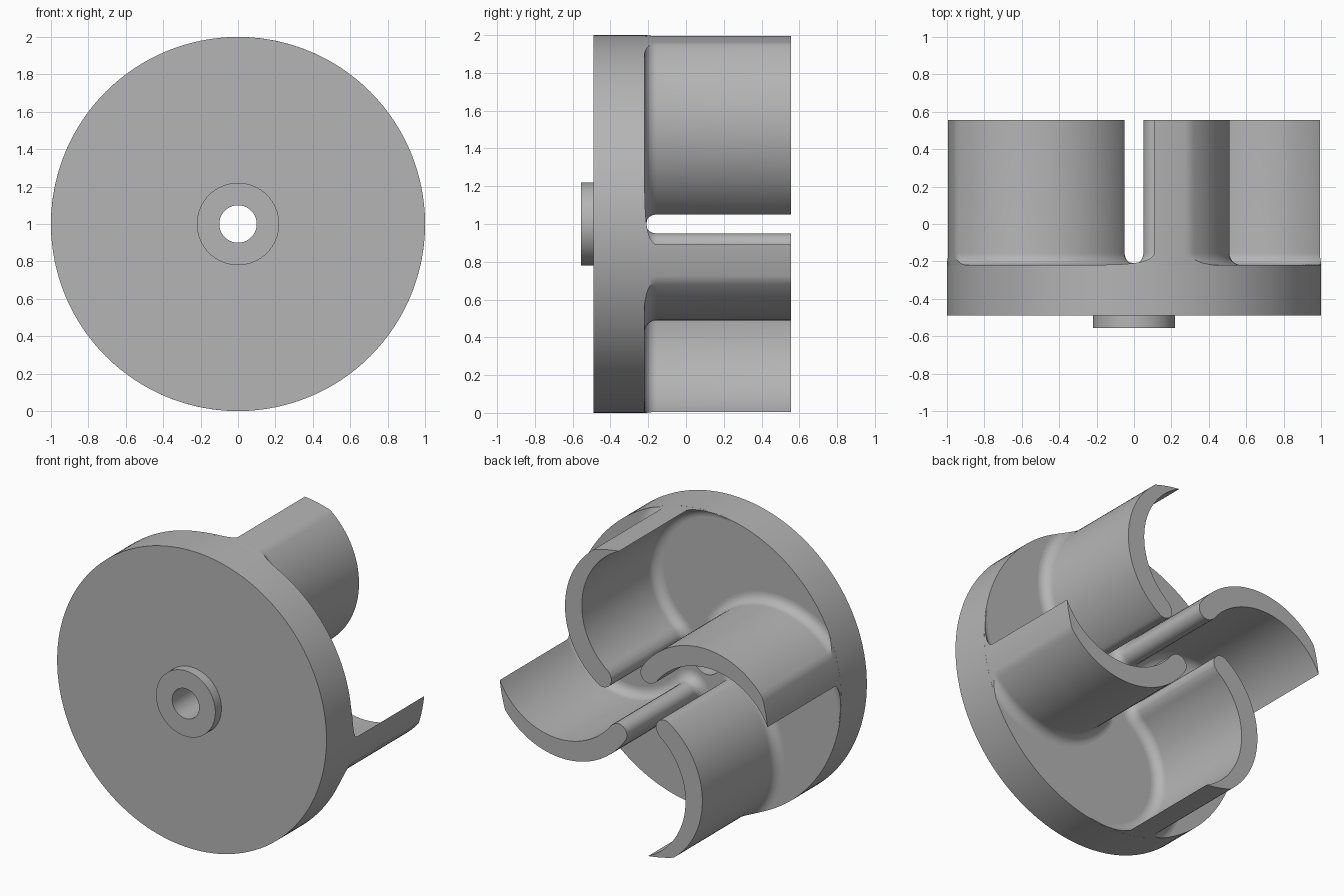
import bpy
import bmesh
from math import atan2, cos, sin, pi, hypot, acos
from mathutils import Vector

cube = bpy.data.objects.get("Cube")
if cube:
    bpy.data.objects.remove(cube)

# Single grey material
grey = bpy.data.materials.new("plain grey")
grey.use_nodes = True
grey.diffuse_color = (0.46, 0.46, 0.46, 1)
bsdf = next(n for n in grey.node_tree.nodes if n.type == "BSDF_PRINCIPLED")
bsdf.inputs["Base Color"].default_value = grey.diffuse_color

FLOOR, BLADE_END, FILLET = -0.22, 0.555, 0.065


def make_object(name, bm):
    bmesh.ops.recalc_face_normals(bm, faces=bm.faces)
    mesh = bpy.data.meshes.new(name)
    bm.to_mesh(mesh)
    bm.free()
    mesh.materials.append(grey)
    obj = bpy.data.objects.new(name, mesh)
    obj.location.z = 1
    bpy.context.collection.objects.link(obj)
    bpy.ops.object.select_all(action="DESELECT")
    obj.select_set(True)
    bpy.context.view_layer.objects.active = obj
    bpy.ops.object.shade_smooth_by_angle(angle=pi / 6)
    return obj


def skin(bm, rings, closed=False):
    """Join successive rings of vertices with quads."""
    pairs = zip(rings, rings[1:] + rings[:1]) if closed else zip(rings, rings[1:])
    for a, b in pairs:
        n = len(a)
        for i in range(n):
            j = (i + 1) % n
            bm.faces.new((a[i], a[j], b[j], b[i]))


# Disc with front hub and through hole, as a lathed section
section = [(0.1, -0.555), (0.22, -0.555), (0.22, -0.49),
           (1, -0.49), (1, FLOOR), (0.1, FLOOR)]
bm = bmesh.new()
SEGMENTS = 128
rings = [[bm.verts.new((r * cos(2 * pi * i / SEGMENTS), y, r * sin(2 * pi * i / SEGMENTS)))
          for i in range(SEGMENTS)] for r, y in section]
skin(bm, rings, closed=True)
make_object("hub_disc", bm)

# Blade outline: an outer arc, a round inner end, an inner arc and a rim-following tip
OUTER, OUTER_R = Vector((-0.52, -0.04)), 0.55
INNER, INNER_R = Vector((-0.556, -0.1)), 0.485
CAP, CAP_R = Vector((-0.1125, 0.2276)), 0.0625


def angle(v):
    return atan2(v.y, v.x)


def arc(centre, r, a, b, steps):
    return [centre + r * Vector((cos(a + (b - a) * i / steps), sin(a + (b - a) * i / steps)))
            for i in range(steps + 1)]


def rim_angle(centre, r):
    """Angle on a circle, going round its upper side, where it meets the unit rim."""
    d = centre.length
    c = (1 - d * d - r * r) / (2 * d * r)
    a = angle(centre) - acos(max(-1, min(1, c)))
    return a % (2 * pi)


def outline(grow):
    ro, ri, rc = OUTER_R + grow, INNER_R - grow, CAP_R + grow
    upper = arc(OUTER, ro, rim_angle(OUTER, ro), angle(CAP - OUTER), 36)
    cap = arc(CAP, rc, angle(CAP - OUTER), angle(INNER - CAP), 14)
    lower = arc(INNER, ri, angle(CAP - INNER), rim_angle(INNER, ri), 36)
    tip = arc(Vector((0, 0)), 1, angle(lower[-1]) % (2 * pi),
              angle(upper[0]) % (2 * pi), 8)
    return upper + cap[1:-1] + lower + tip[1:-1]


# Four blades, flared into the disc by a fillet
levels = [(FILLET, FLOOR - 0.005)]
for i in range(9):
    a = i / 8 * pi / 2
    levels.append((FILLET * (1 - sin(a)), FLOOR + FILLET * (1 - cos(a))))
levels.append((0, BLADE_END))

for k in range(4):
    bm = bmesh.new()
    rings = [[bm.verts.new((p.x, y, p.y)) for p in outline(grow)] for grow, y in levels]
    skin(bm, rings)
    bm.faces.new(rings[0])
    bm.faces.new(rings[-1])
    blade = make_object(f"blade_{k + 1}", bm)
    blade.rotation_euler.y = k * pi / 2
